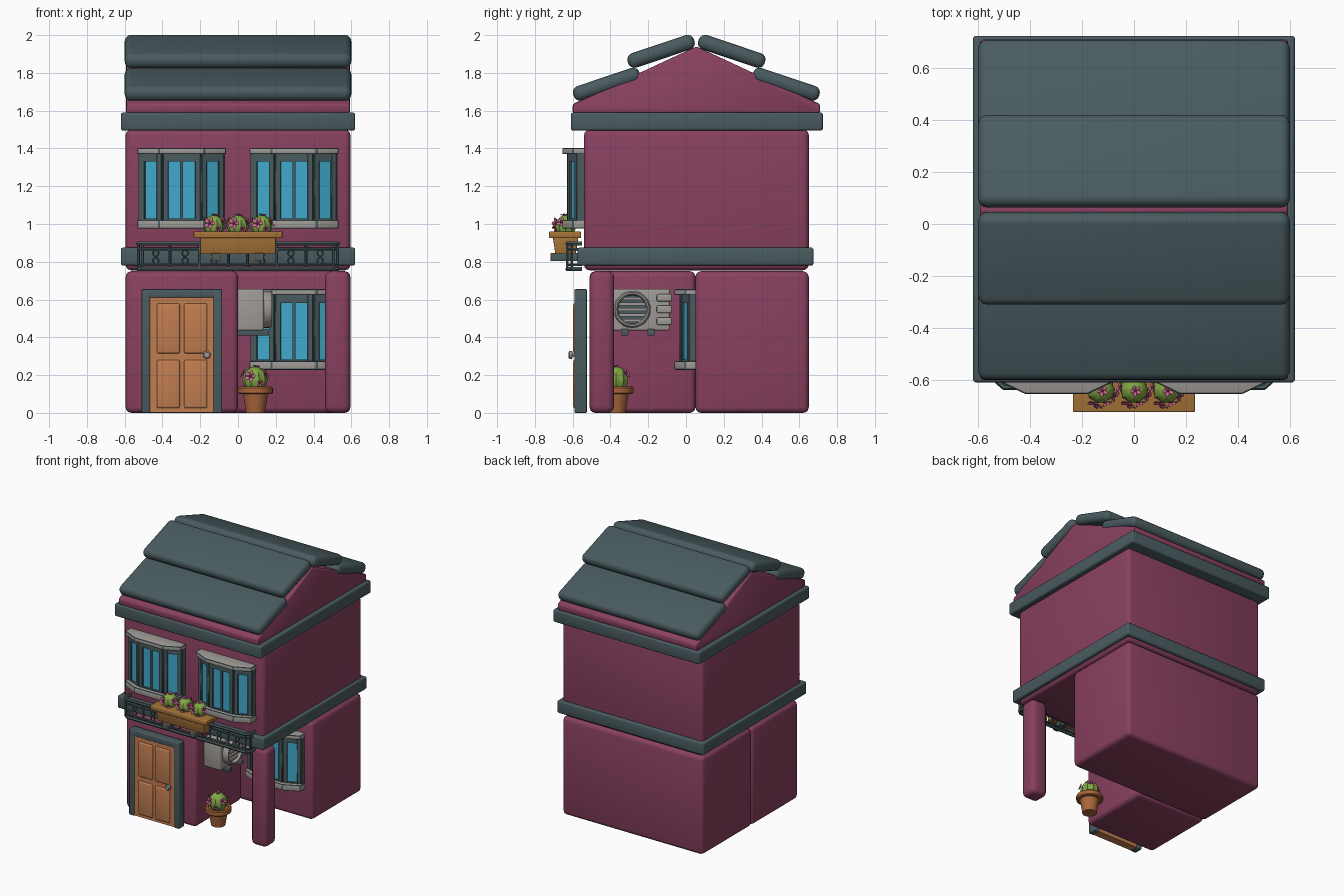
import bpy, bmesh, math
from mathutils import Matrix, Vector

if "Cube" in bpy.data.objects:
    bpy.data.objects.remove(bpy.data.objects["Cube"])


def material(name, r, g, b):
    m = bpy.data.materials.new(name)
    m.diffuse_color = (r, g, b, 1)
    m.use_nodes = True
    m.node_tree.nodes["Principled BSDF"].inputs["Base Color"].default_value = m.diffuse_color
    return m


WALL = material("plum wall", 0.25, 0.052, 0.115)
SLATE = material("slate trim", 0.067, 0.105, 0.115)
GLASS = material("blue glass", 0.053, 0.40, 0.61)
GREY = material("warm grey", 0.35, 0.33, 0.31)
DOOR = material("door orange", 0.53, 0.205, 0.08)
POT = material("terracotta", 0.40, 0.135, 0.045)
WOOD = material("planter wood", 0.37, 0.17, 0.04)
GREEN = material("cactus green", 0.22, 0.38, 0.06)
PINK = material("petal pink", 0.66, 0.14, 0.30)
CORE = material("flower core", 0.20, 0.02, 0.09)
T = Matrix.Translation


def finish(bm, name, *mats):
    bmesh.ops.recalc_face_normals(bm, faces=bm.faces)
    me = bpy.data.meshes.new(name)
    bm.to_mesh(me)
    bm.free()
    ob = bpy.data.objects.new(name, me)
    bpy.context.collection.objects.link(ob)
    for m in mats:
        me.materials.append(m)
    smooth(ob)
    return ob


def smooth(ob):
    bpy.ops.object.select_all(action='DESELECT')
    ob.select_set(True)
    bpy.context.view_layer.objects.active = ob
    bpy.ops.object.shade_smooth_by_angle(angle=math.radians(40))


def bx(bm, x0, x1, y0, y1, z0, z1, mi=0, bevel=0.0, M=Matrix(), taper=1, seg=3):
    """Box between limits, optionally rounded, moved by M, narrowed in depth at the bottom."""
    vs = bmesh.ops.create_cube(bm, size=1)["verts"]
    c = ((x0 + x1) / 2, (y0 + y1) / 2, (z0 + z1) / 2)
    for v in vs:
        k = taper if v.co.z < 0 else 1
        v.co = M @ Vector((c[0] + v.co.x * (x1 - x0), c[1] + v.co.y * (y1 - y0) * k, c[2] + v.co.z * (z1 - z0)))
    for f in {f for v in vs for f in v.link_faces}:
        f.material_index = mi
    if bevel:
        bmesh.ops.bevel(bm, geom=list({e for v in vs for e in v.link_edges}), offset=bevel,
                        segments=seg, profile=0.5, affect='EDGES')


def box(name, mat, *lim, **kw):
    bm = bmesh.new()
    bx(bm, *lim, **kw)
    return finish(bm, name, mat)


def lathe(bm, prof, M, mi=0, n=28, closed=False):
    """Spin (radius, height) points about the local z axis."""
    rings = [[bm.verts.new(M @ Vector((r * math.cos(2 * math.pi * i / n), r * math.sin(2 * math.pi * i / n), h)))
              for i in range(n)] for r, h in prof]
    pairs = list(zip(rings, rings[1:] + rings[:1])) if closed else list(zip(rings, rings[1:]))
    faces = [bm.faces.new((a[i], a[(i + 1) % n], b[(i + 1) % n], b[i])) for a, b in pairs for i in range(n)]
    if not closed:
        faces += [bm.faces.new(rings[0]), bm.faces.new(rings[-1])]
    for f in faces:
        f.material_index = mi


def prism(bm, pts, place, mi=0, bevel=0.0):
    """Extruded outline; place(p, end) gives the 3D point at end 0 or 1."""
    a, b = ([bm.verts.new(place(p, e)) for p in pts] for e in (0, 1))
    n = len(pts)
    fs = [bm.faces.new(a), bm.faces.new(b)] + [bm.faces.new((a[i], a[(i + 1) % n], b[(i + 1) % n], b[i])) for i in range(n)]
    bmesh.ops.recalc_face_normals(bm, faces=fs)
    for f in fs:
        f.material_index = mi
    if bevel:
        bmesh.ops.bevel(bm, geom=list({e for f in fs for e in f.edges}), offset=bevel, segments=2,
                        profile=0.5, affect='EDGES')


# walls, pillar and bands
box("lower_back_wall", WALL, -0.595, 0.595, 0.05, 0.65, 0, 0.75, bevel=0.03)
box("lower_left_wall", WALL, -0.595, 0.0, -0.51, 0.05, 0, 0.75, bevel=0.03)
box("pillar", WALL, 0.46, 0.595, -0.51, -0.38, 0, 0.75, bevel=0.035)
box("upper_wall", WALL, -0.595, 0.595, -0.54, 0.65, 0.755, 1.5, bevel=0.03)
box("middle_band", SLATE, -0.62, 0.62, -0.575, 0.675, 0.78, 0.875, bevel=0.012)
box("eaves_band", SLATE, -0.62, 0.62, -0.61, 0.725, 1.495, 1.59, bevel=0.012)

# gable and roof slabs
bm = bmesh.new()
prism(bm, [(-0.6, 1.585), (-0.6, 1.635), (0.055, 1.94), (0.71, 1.635), (0.71, 1.585)],
      lambda p, e: (-0.593 + 1.186 * e, p[0], p[1]), bevel=0.012)
finish(bm, "gable", WALL)
for side, s in (("front", 1), ("back", -1)):
    for part, y, z in (("lower", -0.42, 1.74), ("upper", -0.132, 1.914)):
        M = T((0, 0.055 + s * (y - 0.055), z)) @ Matrix.Rotation(s * math.radians(18.5), 4, 'X')
        box(f"{side}_{part}_roof_slab", SLATE, -0.6, 0.6, -0.185, 0.185, -0.04, 0.04, bevel=0.035, M=M, seg=4)


# bay windows: two upstairs, one in the recess
def window(name, cx, dy, dz):
    bm = bmesh.new()
    M0 = T((cx, dy, dz))
    pts = [(-0.218, -0.562), (-0.1, -0.612), (0.1, -0.612), (0.218, -0.562)]
    for (ax, ay), (qx, qy), n in zip(pts, pts[1:], (1, 2, 1)):
        L = math.hypot(qx - ax, qy - ay)
        M = M0 @ T((ax, ay, 0)) @ Matrix.Rotation(math.atan2(qy - ay, qx - ax), 4, 'Z')
        bx(bm, 0, L, -0.006, 0.006, 1.01, 1.35, 1, M=M)
        for a, b in ((0, 0.03), (L - 0.03, L)):
            bx(bm, a, b, -0.018, 0.018, 1.01, 1.38, 0, 0.003, M, seg=1)
        bx(bm, 0.01, L - 0.01, -0.017, 0.017, 1.33, 1.38, 0, M=M)
        bx(bm, 0.01, L - 0.01, -0.017, 0.017, 1.0, 1.03, 0, M=M)
        if n == 2:
            bx(bm, L / 2 - 0.008, L / 2 + 0.008, -0.015, 0.015, 1.01, 1.36, 0, M=M)
    for x in (-0.218, 0.218):
        bx(bm, x - 0.012, x + 0.012, -0.575, -0.53, 1.01, 1.38, 0, M=M0)
    plan = [(-0.235, -0.53), (-0.235, -0.6), (-0.12, -0.655), (0.12, -0.655), (0.235, -0.6), (0.235, -0.53)]
    for z0, z1 in ((0.975, 1.022), (1.37, 1.402)):
        prism(bm, plan, lambda p, e: M0 @ Vector((p[0], p[1], z0 + (z1 - z0) * e)), 2, 0.006)
    finish(bm, name, SLATE, GLASS, GREY)


window("upper_left_window", -0.298, 0, 0)
window("upper_right_window", 0.297, 0, 0)
window("lower_window", 0.297, 0.595, -0.747)

# door: frame, leaf with four raised panels, knob
bm = bmesh.new()
bx(bm, -0.51, -0.465, -0.59, -0.525, 0, 0.655, 0, 0.006)
bx(bm, -0.13, -0.085, -0.59, -0.525, 0, 0.655, 0, 0.006)
bx(bm, -0.51, -0.085, -0.59, -0.525, 0.61, 0.655, 0, 0.006)
finish(bm, "door_frame", SLATE)
bm = bmesh.new()
bx(bm, -0.467, -0.128, -0.586, -0.527, 0.003, 0.612)
for x0 in (-0.43, -0.285):
    for z0, z1 in ((0.025, 0.28), (0.315, 0.58)):
        bx(bm, x0, x0 + 0.122, -0.597, -0.575, z0, z1, 0, 0.01)
finish(bm, "door_leaf", DOOR)
bm = bmesh.new()
lathe(bm, [(0.008, 0), (0.008, 0.017), (0.021, 0.02), (0.021, 0.034), (0.014, 0.04)],
      T((-0.165, -0.583, 0.307)) @ Matrix.Rotation(math.pi / 2, 4, 'X'), n=16)
finish(bm, "door_knob", GREY)

# cooling unit on the recess wall
bm = bmesh.new()
bx(bm, -0.01, 0.137, -0.41, -0.085, 0.435, 0.657, 0, 0.012)
M = T((0, -0.285, 0.548)) @ Matrix.Rotation(math.pi / 2, 4, 'Y')
lathe(bm, [(0.098, 0.12), (0.098, 0.168), (0.09, 0.18), (0.082, 0.18), (0.075, 0.17), (0.075, 0.12)], M, closed=True)
lathe(bm, [(0.077, 0.13), (0.077, 0.141)], M, 1)
for i in range(-2, 3):
    w = math.sqrt(0.078 ** 2 - (i * 0.029) ** 2)
    bx(bm, 0.135, 0.165, -0.285 - w, -0.285 + w, 0.54 + i * 0.029, 0.556 + i * 0.029)
for z in (0.485, 0.548, 0.61):
    bx(bm, 0.12, 0.165, -0.155, -0.075, z - 0.02, z + 0.02, 0, 0.008)
for y in (-0.325, -0.185):
    bx(bm, -0.01, 0.165, y - 0.02, y + 0.02, 0.41, 0.443, 1, 0.004)
finish(bm, "cooling_unit", GREY, SLATE)

# balcony railing: bent rails, posts and twisted ornaments
cu = bpy.data.curves.new("balcony_railing", 'CURVE')
cu.dimensions, cu.bevel_depth, cu.bevel_resolution, cu.use_fill_caps = '3D', 1.0, 1, True


def rod(pts, r):
    sp = cu.splines.new('POLY')
    sp.points.add(len(pts) - 1)
    for q, p in zip(sp.points, pts):
        q.co, q.radius = (*p, 1), r


bend = [(-0.527, -0.55), (-0.527, -0.605), (-0.5, -0.628), (0.5, -0.628), (0.527, -0.605), (0.527, -0.55)]
for z, r in ((0.896, 0.012), (0.866, 0.007), (0.785, 0.007), (0.762, 0.012)):
    rod([(x, y, z) for x, y in bend], r)
for s in (-1, 1):
    rod([(s * 0.527, -0.605, 0.762), (s * 0.527, -0.605, 0.896)], 0.008)
    for x in (0.05, 0.205, 0.36, 0.505):
        rod([(s * x, -0.628, 0.762), (s * x, -0.628, 0.896)], 0.007)
    for x in (0.127, 0.28, 0.435):
        for k in (-1, 1):
            rod([(s * x + k * 0.016 * math.sin(i * math.pi / 4), -0.628, 0.785 + i * 0.0101) for i in range(9)], 0.005)
rail = bpy.data.objects.new("balcony_railing", cu)
bpy.context.collection.objects.link(rail)
cu.materials.append(SLATE)
bpy.ops.object.select_all(action='DESELECT')
rail.select_set(True)
bpy.context.view_layer.objects.active = rail
bpy.ops.object.convert(target='MESH')
smooth(rail)

# hanging planter and its brackets
bm = bmesh.new()
bx(bm, -0.2, 0.2, -0.705, -0.57, 0.84, 0.93, 0, 0.005, taper=0.8)
bx(bm, -0.235, 0.235, -0.725, -0.555, 0.925, 0.96, 0, 0.006)
for x in (-0.115, 0.112):
    bx(bm, x - 0.023, x + 0.023, -0.717, -0.56, 0.803, 0.846, 1, 0.005)
finish(bm, "planter", WOOD, SLATE)

# floor pot
bm = bmesh.new()
lathe(bm, [(0.05, 0), (0.066, 0.1), (0.085, 0.1), (0.092, 0.106), (0.092, 0.133), (0.085, 0.14),
           (0.072, 0.14), (0.07, 0.128)], T((0.092, -0.37, 0)))
finish(bm, "floor_pot", POT)


# flowering cacti: ribbed ball with five-petal flowers
def cactus(name, pos, r):
    bm = bmesh.new()
    for v in bmesh.ops.create_uvsphere(bm, u_segments=20, v_segments=12, radius=1)["verts"]:
        rib = 0.95 + 0.05 * math.cos(10 * math.atan2(v.co.y, v.co.x))
        v.co = Vector((v.co.x * rib * r, v.co.y * rib * r, v.co.z * r * 1.05)) + Vector(pos)
    spots = [((-0.35, -0.9, 0.25), 0.019), ((0.85, -0.4, 0.35), 0.015), ((-0.85, 0.1, 0.45), 0.014),
             ((0.1, -0.1, 1), 0.013), ((0.45, 0.7, 0.45), 0.016), ((0.35, -0.8, -0.25), 0.012)]
    for d, s in spots:
        d = Vector(d).normalized()
        F = T(Vector(pos) + d * r * 1.05) @ d.to_track_quat('Z', 'Y').to_matrix().to_4x4()
        balls = [(F @ Matrix.Rotation(i * math.tau / 5, 4, 'Z') @ T((s, 0, s * 0.25)) @ Matrix.Rotation(-0.35, 4, 'Y')
                  @ Matrix.Diagonal((s * 0.8, s * 0.55, s * 0.2, 1)), 1) for i in range(5)]
        balls.append((F @ T((0, 0, s * 0.2)) @ Matrix.Diagonal((s * 0.4, s * 0.4, s * 0.4, 1)), 2))
        for M, mi in balls:
            vs = bmesh.ops.create_uvsphere(bm, u_segments=8, v_segments=6, radius=1, matrix=M)["verts"]
            for f in {f for v in vs for f in v.link_faces}:
                f.material_index = mi
    finish(bm, name, GREEN, PINK, CORE)


for i, x in enumerate((-0.128, 0.0, 0.125)):
    cactus(f"planter_cactus_{i + 1}", (x, -0.637, 0.988), 0.056)
cactus("floor_cactus", (0.09, -0.37, 0.176), 0.066)
